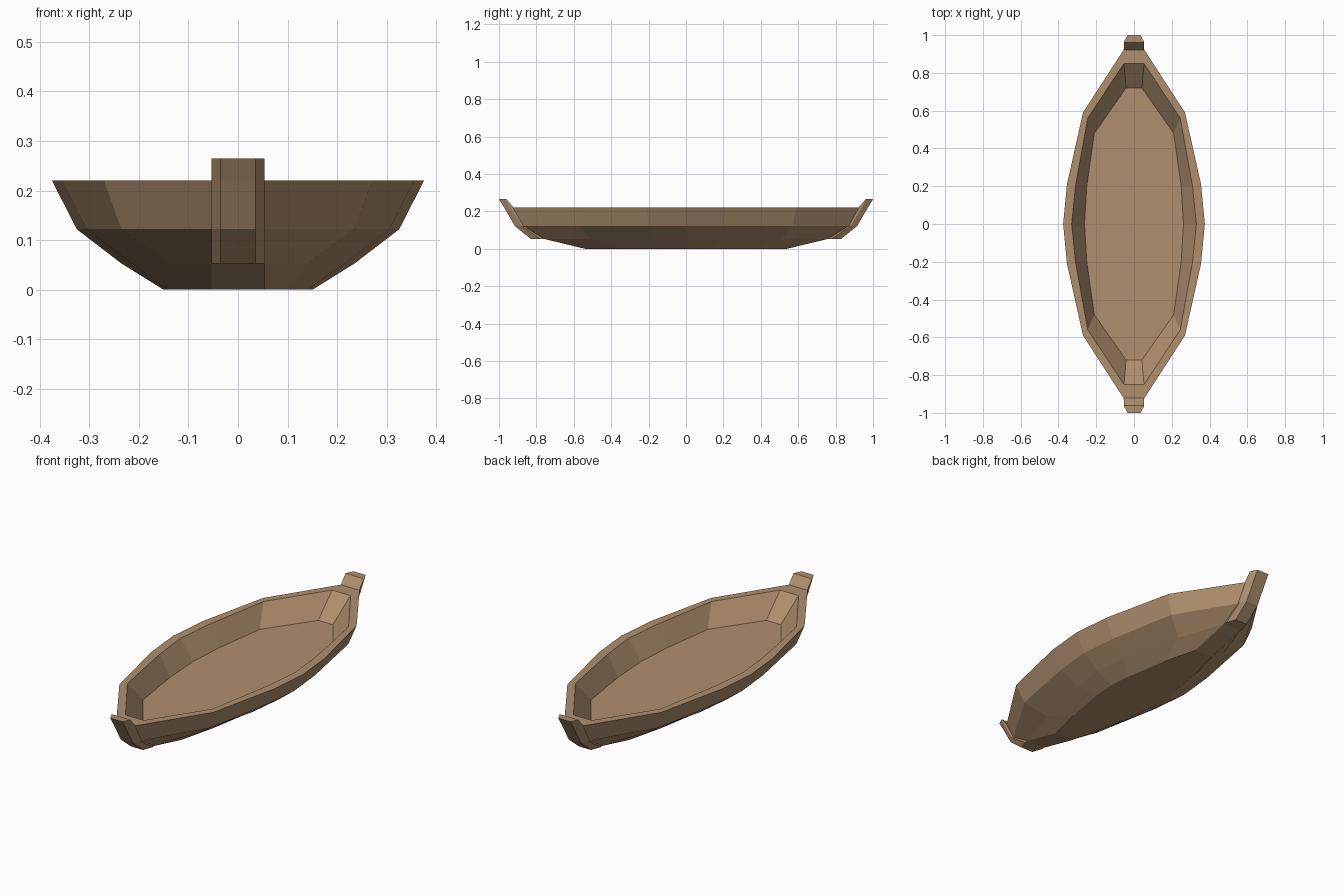
import bpy, bmesh

if "Cube" in bpy.data.objects:
    bpy.data.objects.remove(bpy.data.objects["Cube"])

wood = bpy.data.materials.new("tan wood")
wood.diffuse_color = (0.43, 0.275, 0.155, 1)
wood.use_nodes = True
wood.node_tree.nodes["Principled BSDF"].inputs["Base Color"].default_value = wood.diffuse_color


def finish(name, bm):
    bmesh.ops.recalc_face_normals(bm, faces=bm.faces)
    mesh = bpy.data.meshes.new(name)
    bm.to_mesh(mesh)
    bm.free()
    mesh.materials.append(wood)
    obj = bpy.data.objects.new(name, mesh)
    bpy.context.collection.objects.link(obj)
    return obj


def outline(quarter):
    """Mirror a stern-to-middle quarter into a closed boat outline."""
    right = quarter + [(x, -y) for x, y in reversed(quarter[:-1])]
    return right + [(-x, y) for x, y in reversed(right)]


# Hull: outlines stacked from the keel up to the rim, then down to the floor
rings = [
    (0.0, [(0.053, 0.54), (0.10, 0.35), (0.14, 0.12), (0.15, 0)]),
    (0.053, [(0.053, 0.76), (0.14, 0.51), (0.215, 0.18), (0.235, 0)]),
    (0.122, [(0.053, 0.87), (0.235, 0.57), (0.305, 0.20), (0.325, 0)]),
    (0.22, [(0.053, 0.925), (0.27, 0.59), (0.355, 0.21), (0.375, 0)]),
    (0.22, [(0.053, 0.85), (0.245, 0.56), (0.31, 0.20), (0.33, 0)]),
    (0.115, [(0.042, 0.72), (0.21, 0.48), (0.25, 0.20), (0.262, 0)]),
]
bm = bmesh.new()
loops = [[bm.verts.new((x, y, z)) for x, y in outline(q)] for z, q in rings]
n = len(loops[0])
for a, b in zip(loops, loops[1:]):
    for i in range(n):
        j = (i + 1) % n
        bm.faces.new((a[i], a[j], b[j], b[i]))
bm.faces.new(loops[0])
bm.faces.new(loops[-1])
finish("hull", bm)

# Stem posts: inner y, shoulder y and outer y at each height
levels = [(0.053, 0.74, 0.78, 0.83), (0.122, 0.85, 0.88, 0.915),
          (0.22, 0.922, 0.94, 0.972), (0.265, 0.96, 0.965, 1.0)]
for name, s in (("bow_post", -1), ("stern_post", 1)):
    bm = bmesh.new()
    secs = []
    for z, y0, y1, y2 in levels:
        pts = [(-0.053, y0), (-0.053, y1), (-0.035, y2),
               (0.035, y2), (0.053, y1), (0.053, y0)]
        secs.append([bm.verts.new((x, s * y, z)) for x, y in pts])
    for a, b in zip(secs, secs[1:]):
        for i in range(6):
            j = (i + 1) % 6
            bm.faces.new((a[i], a[j], b[j], b[i]))
    bm.faces.new(secs[0])
    bm.faces.new(secs[-1])
    finish(name, bm)
